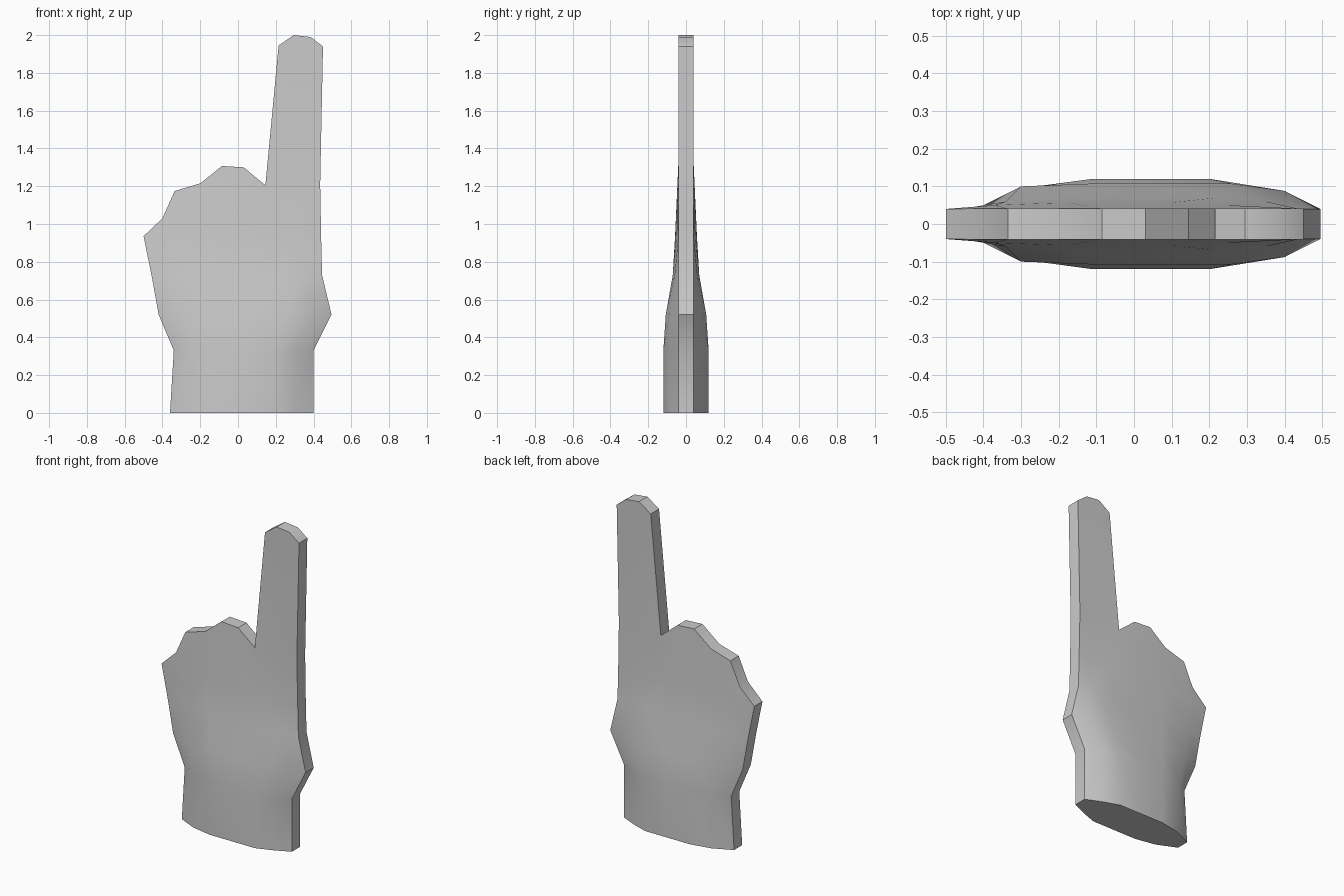
import bpy, bmesh, math

if "Cube" in bpy.data.objects:
    bpy.data.objects.remove(bpy.data.objects["Cube"])

# Front face rows: height, column x positions, column half-depths
rows = [
    (0.00, (-.36, -.24, -.11, .04, .20, .30, .40), (.04, .095, .12, .12, .12, .085, .04)),
    (0.33, (-.34, -.26, -.11, .04, .20, .30, .40), (.04, .10, .12, .12, .12, .09, .04)),
    (0.52, (-.42, -.30, -.12, .04, .26, .40, .495), (.04, .10, .107, .107, .107, .088, .04)),
    (0.73, (-.458, -.34, -.15, .03, .22, .35, .445), (.04, .06, .07, .07, .07, .06, .04)),
    (0.935, (-.50, -.37, -.18, -.03, .10, .25, .44), (.04, .05, .057, .058, .057, .05, .04)),
]
# Knuckle outline that closes the palm, and the finger tip above it
knuckles = [(-.40, 1.03), (-.335, 1.175), (-.20, 1.215), (-.085, 1.307),
            (.03, 1.30), (.145, 1.205), (.435, 1.21)]
fingertip = [(.45, 1.94), (.385, 1.99), (.295, 2.0), (.215, 1.945)]
RIM = 0.041

bm = bmesh.new()
grid = [[bm.verts.new((x, -h, z)) for x, h in zip(xs, hs)] for z, xs, hs in rows]
grid.append([bm.verts.new((x, -RIM, z)) for x, z in knuckles])

# Palm and wrist surface
for low, high in zip(grid, grid[1:]):
    for i in range(6):
        bm.faces.new((low[i], low[i + 1], high[i + 1], high[i]))

# Raised finger
tip = [bm.verts.new((x, -RIM, z)) for x, z in fingertip]
bm.faces.new([grid[-1][5], grid[-1][6]] + tip)

# Rim and base: pull the border back to the middle plane, then mirror
border = [e for e in bm.edges if e.is_boundary]
ext = bmesh.ops.extrude_edge_only(bm, edges=border)
for v in ext["geom"]:
    if isinstance(v, bmesh.types.BMVert):
        v.co.y = 0
bmesh.ops.mirror(bm, geom=bm.verts[:] + bm.edges[:] + bm.faces[:], axis='Y', merge_dist=0.0005)
bmesh.ops.remove_doubles(bm, verts=bm.verts[:], dist=0.0005)
bmesh.ops.recalc_face_normals(bm, faces=bm.faces[:])

mesh = bpy.data.meshes.new("foam_hand")
bm.to_mesh(mesh)
bm.free()
hand = bpy.data.objects.new("foam_hand", mesh)
bpy.context.collection.objects.link(hand)
bpy.context.view_layer.objects.active = hand
hand.select_set(True)
bpy.ops.object.shade_smooth_by_angle(angle=math.radians(35))
